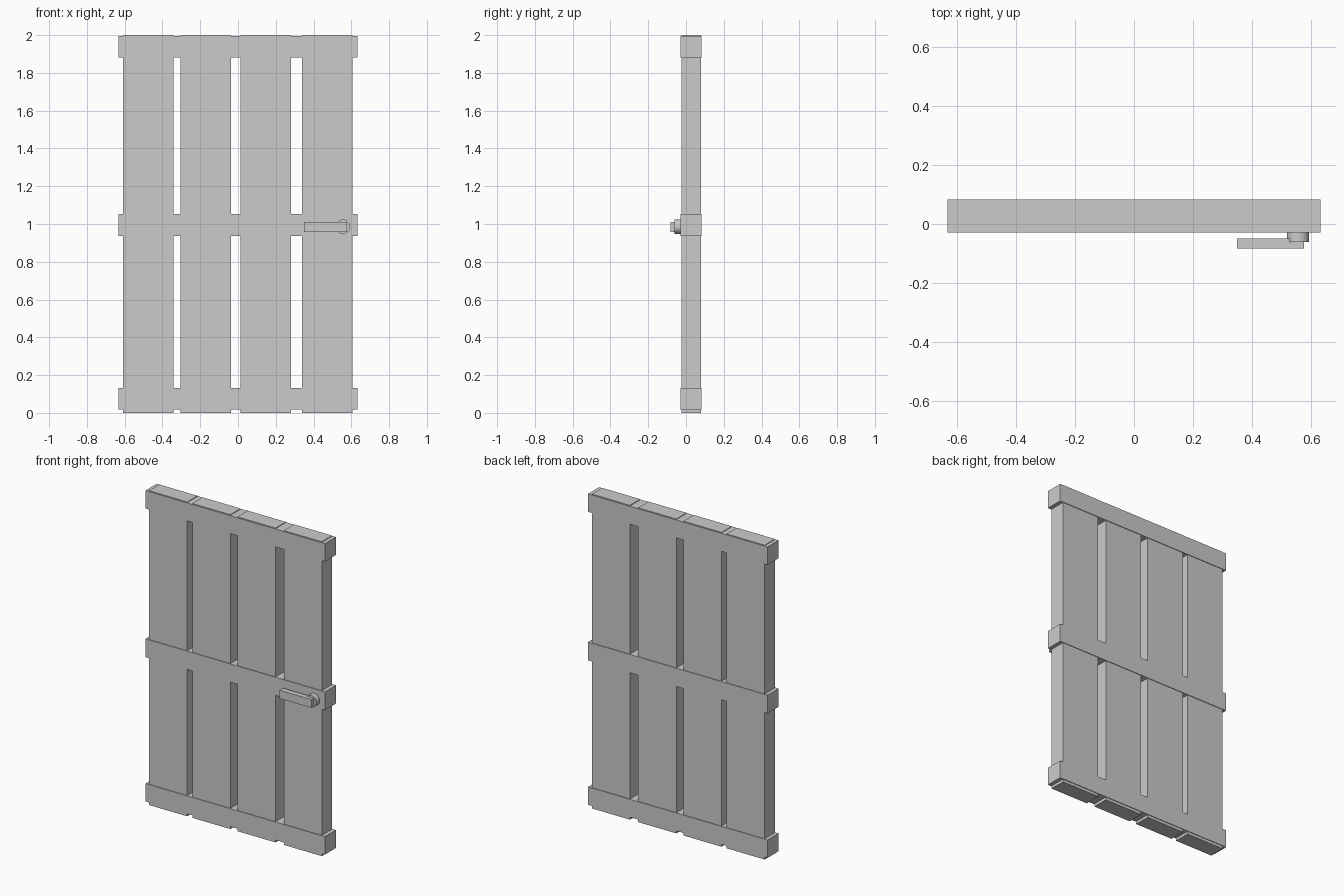
import bpy, math

if "Cube" in bpy.data.objects:
    bpy.data.objects.remove(bpy.data.objects["Cube"])


def box(name, x, y, z):
    """Box from (min, max) ranges on each axis."""
    bpy.ops.mesh.primitive_cube_add(size=1)
    ob = bpy.context.object
    ob.name = name
    ob.location = [(a + b) / 2 for a, b in (x, y, z)]
    ob.scale = [b - a for a, b in (x, y, z)]
    bpy.ops.object.transform_apply(location=False, rotation=False, scale=True)
    return ob


# Four vertical planks with slightly uneven gaps
for i, cx in enumerate((-0.475, -0.171, 0.147, 0.473)):
    box(f"plank_{i + 1}", (cx - 0.134, cx + 0.134), (-0.024, 0.079), (0.0, 2.0))

# Three cross rails, a little proud of the planks
for name, z0, z1 in (("bottom_rail", 0.018, 0.132),
                     ("middle_rail", 0.937, 1.053),
                     ("top_rail", 1.882, 1.996)):
    box(name, (-0.632, 0.632), (-0.028, 0.083), (z0, z1))

# Round handle base
bpy.ops.mesh.primitive_cylinder_add(vertices=32, radius=0.038, depth=0.036,
                                    location=(0.556, -0.043, 0.986),
                                    rotation=(math.pi / 2, 0, 0))
bpy.context.object.name = "handle_base"
bpy.ops.object.shade_smooth_by_angle()

# Handle lever
box("handle_lever", (0.349, 0.577), (-0.083, -0.049), (0.957, 1.01))
